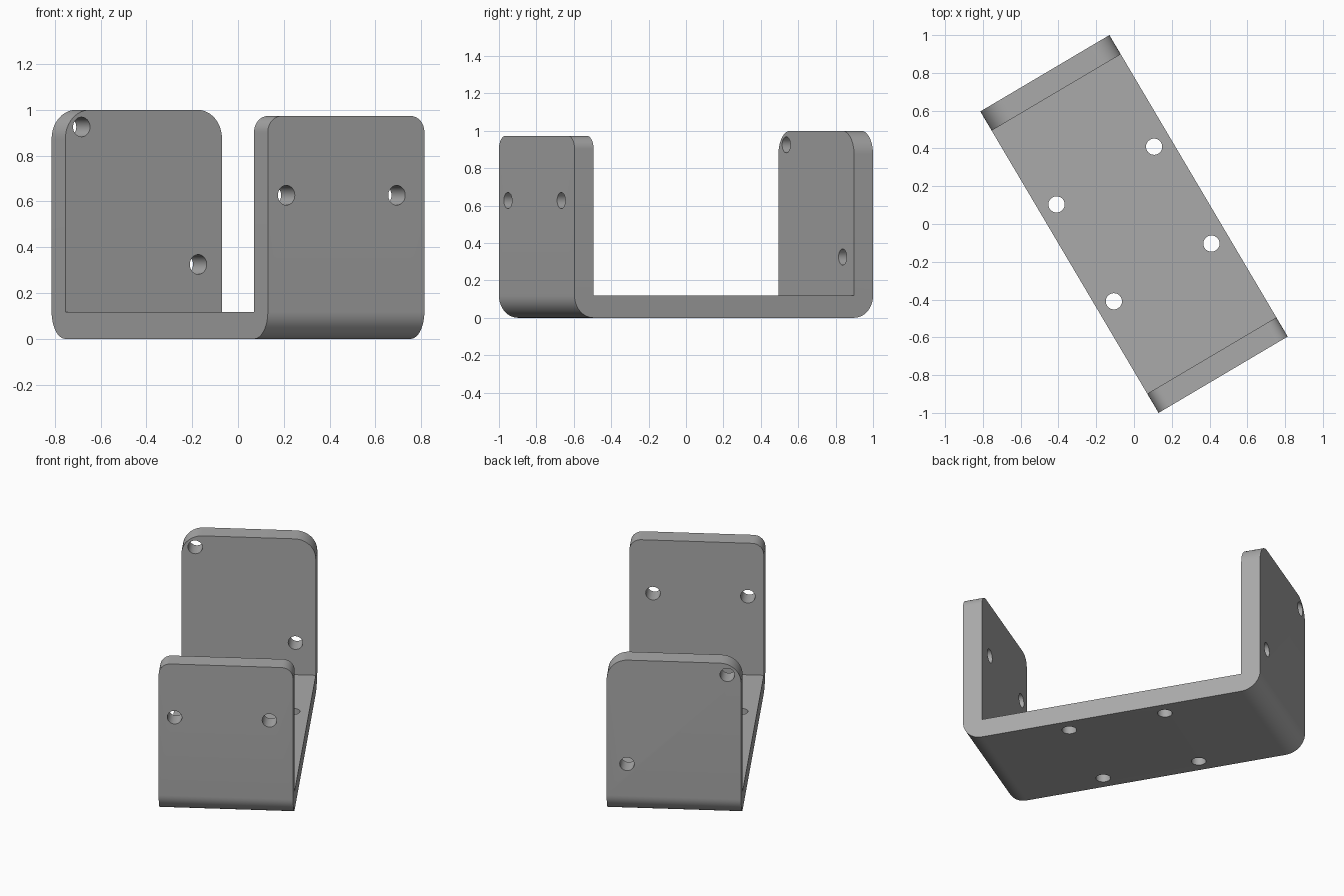
import bpy
import bmesh
from math import radians
from mathutils import Matrix, Vector

cube = bpy.data.objects.get("Cube")
if cube:
    bpy.data.objects.remove(cube, do_unlink=True)

W, L, T = 0.397, 0.927, 0.118      # half width, half length, sheet thickness
FRONT_H, BACK_H = 0.973, 1.0
HOLE_R = 0.043
TURN = Matrix.Rotation(radians(30.6), 4, "Z")

metal = bpy.data.materials.new("grey metal")
metal.use_nodes = True
colour = (0.4, 0.4, 0.4, 1)
metal.diffuse_color = colour
metal.node_tree.nodes["Principled BSDF"].inputs["Base Color"].default_value = colour


def make_object(name, bm):
    mesh = bpy.data.meshes.new(name)
    bm.to_mesh(mesh)
    bm.free()
    mesh.materials.append(metal)
    obj = bpy.data.objects.new(name, mesh)
    bpy.context.collection.objects.link(obj)
    obj.matrix_world = TURN
    return obj


def round_edges(bm, radius, test):
    """Round every edge whose two ends both pass the test."""
    edges = [e for e in bm.edges if all(test(v.co) for v in e.verts)]
    bmesh.ops.bevel(bm, geom=edges, offset=radius, offset_type="OFFSET",
                    segments=12, profile=0.5, affect="EDGES")


def near(a, b):
    return abs(a - b) < 1e-4


def along_y(bm, radius, height, side):
    edges = [e for e in bm.edges
             if all(near(v.co.z, height) and v.co.y * side > 0 for v in e.verts)
             and near(e.verts[0].co.x, e.verts[1].co.x)]
    bmesh.ops.bevel(bm, geom=edges, offset=radius, offset_type="OFFSET",
                    segments=12, profile=0.5, affect="EDGES")


# U-shaped bracket, extruded across its width
bm = bmesh.new()
profile = [(-L, 0), (L, 0), (L, BACK_H), (L - T, BACK_H), (L - T, T),
           (T - L, T), (T - L, FRONT_H), (-L, FRONT_H)]
face = bm.faces.new([bm.verts.new((-W, y, z)) for y, z in profile])
ext = bmesh.ops.extrude_face_region(bm, geom=[face])
bmesh.ops.translate(bm, vec=(2 * W, 0, 0),
                    verts=[g for g in ext["geom"] if isinstance(g, bmesh.types.BMVert)])
bmesh.ops.recalc_face_normals(bm, faces=bm.faces)

# Outer bends, then the upright corners
for side in (-1, 1):
    round_edges(bm, T, lambda c: near(c.z, 0) and near(c.y, side * L))
along_y(bm, 0.125, BACK_H, 1)
along_y(bm, 0.07, FRONT_H, -1)
bmesh.ops.recalc_face_normals(bm, faces=bm.faces)
bracket = make_object("bracket", bm)

# Screw holes: four in the base, two in each upright
holes = [(Vector((sx * 0.3, sy * 0.298, T / 2)), "Z") for sx in (-1, 1) for sy in (-1, 1)]
holes += [(Vector((x, T / 2 - L, 0.627)), "Y") for x in (-0.303, 0.257)]
holes += [(Vector((x, L - T / 2, z)), "Y") for x, z in ((-0.315, 0.925), (0.277, 0.325))]
bm = bmesh.new()
for centre, axis in holes:
    spin = Matrix.Rotation(radians(90), 4, "X") if axis == "Y" else Matrix()
    bmesh.ops.create_cone(bm, cap_ends=True, segments=32, radius1=HOLE_R, radius2=HOLE_R,
                          depth=2 * T, matrix=Matrix.Translation(centre) @ spin)
cutter = make_object("hole_cutter", bm)
cutter.hide_render = True

# Cut the holes and drop the cutter
cut = bracket.modifiers.new("holes", "BOOLEAN")
cut.operation = "DIFFERENCE"
cut.solver = "EXACT"
cut.object = cutter
bpy.ops.object.select_all(action="DESELECT")
bpy.context.view_layer.objects.active = bracket
bracket.select_set(True)
bpy.ops.object.modifier_apply(modifier=cut.name)
bpy.data.objects.remove(cutter, do_unlink=True)
bpy.ops.object.shade_smooth_by_angle(angle=radians(30))
